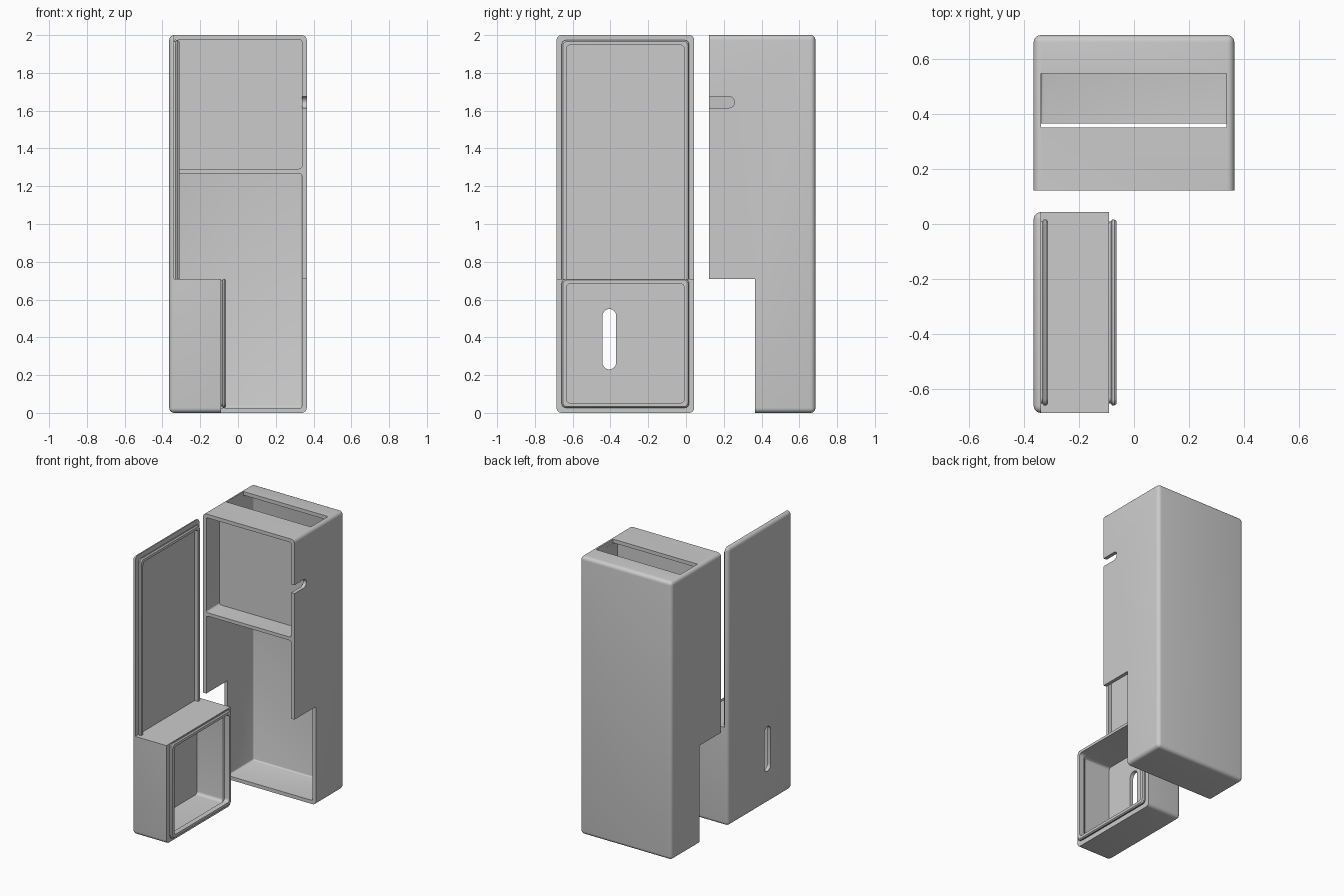
import bpy, bmesh, math

if "Cube" in bpy.data.objects:
    bpy.data.objects.remove(bpy.data.objects["Cube"])


def finish(name, bm):
    bmesh.ops.recalc_face_normals(bm, faces=bm.faces)
    me = bpy.data.meshes.new(name)
    bm.to_mesh(me)
    bm.free()
    ob = bpy.data.objects.new(name, me)
    bpy.context.collection.objects.link(ob)
    return ob


def box(name, lo, hi, r=0.0, seg=5):
    bm = bmesh.new()
    bmesh.ops.create_cube(bm, size=1)
    for v in bm.verts:
        v.co = [(a + b) / 2 + c * (b - a) for a, b, c in zip(lo, hi, v.co)]
    if r:
        bmesh.ops.bevel(bm, geom=bm.edges[:], offset=r, segments=seg,
                        profile=0.5, affect='EDGES')
    return finish(name, bm)


def ring(x, y0, y1, z0, z1, r, n=6):
    """Rounded rectangle in the plane x = const."""
    pts = []
    for k, (y, z) in enumerate([(y1 - r, z1 - r), (y0 + r, z1 - r),
                                (y0 + r, z0 + r), (y1 - r, z0 + r)]):
        for i in range(n + 1):
            a = math.pi / 2 * (k + i / n)
            pts.append((x, y + r * math.cos(a), z + r * math.sin(a)))
    return pts


def loft(name, rings, tube=False):
    bm = bmesh.new()
    vs = [[bm.verts.new(p) for p in rg] for rg in rings]
    m = len(vs[0])
    pairs = list(zip(vs, vs[1:]))
    if tube:
        pairs.append((vs[-1], vs[0]))
    else:
        bm.faces.new(vs[0])
        bm.faces.new(vs[-1])
    for a, b in pairs:
        for i in range(m):
            j = (i + 1) % m
            bm.faces.new((a[i], a[j], b[j], b[i]))
    return finish(name, bm)


def cut(ob, *cutters):
    bpy.context.view_layer.objects.active = ob
    for c in cutters:
        c.hide_render = True
        md = ob.modifiers.new("cut", 'BOOLEAN')
        md.operation = 'DIFFERENCE'
        md.solver = 'EXACT'
        md.object = c
        bpy.ops.object.modifier_apply(modifier=md.name)
        bpy.data.objects.remove(c)


W = 0.364            # half width
T = 0.026            # wall thickness
STEP = 0.708         # height of the stepped lower part
R = 0.026            # outer rounding

# Main case: rounded shell, open front, stepped lower front
case = box("case_body", (-W, -0.1, 0), (W, 0.685, 2), R)
cut(case,
    box("c", (-1, -1, -1), (1, 0.122, 3)),
    box("c", (-1, -1, -1), (1, 0.365, STEP)),
    box("c", (-W + T, -0.3, T), (W - T, 0.685 - T, 2 - T), 0.01, 3),
    box("c", (-0.337, 0.35, 1.9), (0.335, 0.545, 2.1)),
    loft("c", [ring(x, -0.2, 0.257, 1.615, 1.675, 0.0299) for x in (0.3, 0.45)]))

# Shelf with flared ends
bm = bmesh.new()
xi, f, za, zb = W - T + 0.002, 0.02, 1.268, 1.292
half = [(xi - f + f * math.sin(a), zb + f - f * math.cos(a))
        for a in [math.pi / 2 * i / 4 for i in range(5)]]
right = half + [(x, za + zb - z) for x, z in reversed(half)]
prof = right + [(-x, z) for x, z in reversed(right)]
face = bm.faces.new([bm.verts.new((x, 0.122, z)) for x, z in prof])
ext = bmesh.ops.extrude_face_region(bm, geom=[face])
for v in ext["geom"]:
    if isinstance(v, bmesh.types.BMVert):
        v.co.y = 0.294
shelf = finish("shelf", bm)

# Vertical panel behind the upper compartment
panel = box("inner_panel", (-xi, 0.27, za), (xi, 0.295, 2 - T + 0.002))

# Cover: plate with a deep hollow box on its lower part
Y0, Y1 = -0.685, 0.043
XP, XB = -W + T, -0.09     # inner face of plate, open face of box
cover = box("cover", (-W, Y0, 0), (0.2, Y1, 2), R)


def cavity(x, off):
    return ring(x, Y0 + off, Y1 - off, off, 0.684, 0.022)


cut(cover,
    box("c", (XP, -1, STEP), (1, 1, 3)),
    box("c", (XB, -1, -1), (1, 1, 3)),
    loft("c", [cavity(XP, T), cavity(-0.13, T), cavity(-0.1, 0.052), cavity(0.1, 0.052)]),
    loft("c", [ring(x, -0.442, -0.37, 0.23, 0.55, 0.0359) for x in (-0.5, -0.3)]))


# Snap-in lips with a small bead around the outside
def lip(name, x, z0, z1):
    prof = [(-0.003, 0.034), (0.006, 0.034), (0.011, 0.027), (0.019, 0.027),
            (0.027, 0.033), (0.027, 0.052), (-0.003, 0.052)]
    return loft(name, [ring(x + dx, Y0 + o, Y1 - o, z0 + o, z1 - o, 0.022)
                       for dx, o in prof], tube=True)


lower_lip = lip("lower_lip", XB, 0, 0.736)
upper_lip = lip("upper_lip", XP, 0.4, 2)
cut(upper_lip, box("c", (-1, -1, 0), (1, 1, STEP - 0.002)))

for ob in (case, shelf, panel, cover, lower_lip, upper_lip):
    bpy.ops.object.select_all(action='DESELECT')
    ob.select_set(True)
    bpy.context.view_layer.objects.active = ob
    bpy.ops.object.shade_smooth_by_angle(angle=math.radians(30))
